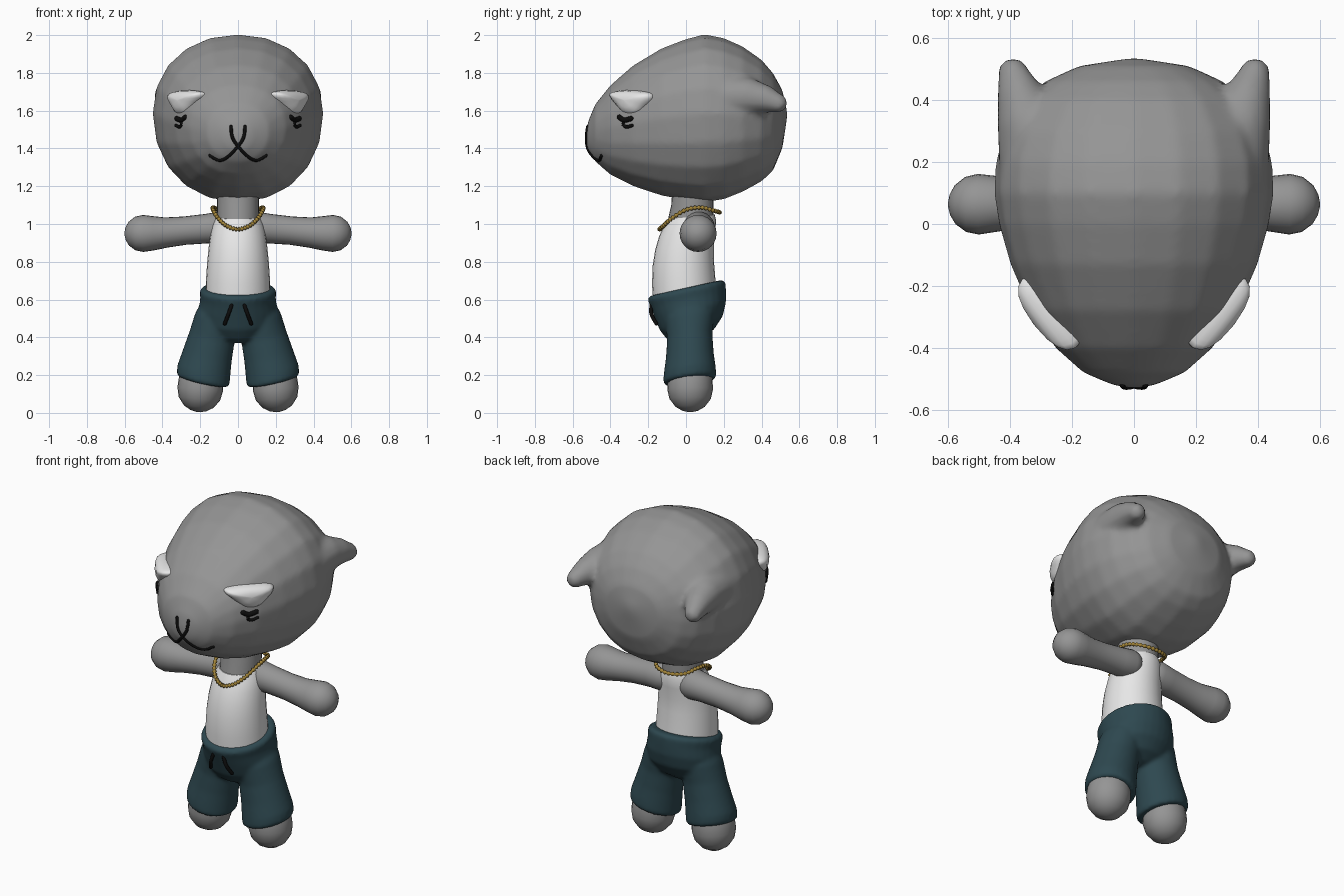
import bpy, bmesh, math
from mathutils import Vector

if "Cube" in bpy.data.objects:
    bpy.data.objects.remove(bpy.data.objects["Cube"], do_unlink=True)


def material(name, r, g, b):
    m = bpy.data.materials.new(name)
    m.use_nodes = True
    m.diffuse_color = (r, g, b, 1)
    node = next(n for n in m.node_tree.nodes if n.type == 'BSDF_PRINCIPLED')
    node.inputs["Base Color"].default_value = (r, g, b, 1)
    node.inputs["Roughness"].default_value = 0.7
    return m


GREY = material("grey_fur", 0.3, 0.3, 0.3)
WHITE = material("white", 0.8, 0.8, 0.8)
TEAL = material("dark_teal", 0.027, 0.065, 0.08)
GOLD = material("gold", 0.36, 0.23, 0.04)
BLACK = material("black", 0.004, 0.004, 0.004)
SIDES = (("left", 1), ("right", -1))


def add_loft(bm, rings, closed=False):
    """Skin a list of point rings; the open ends are capped."""
    loops = [[bm.verts.new(p) for p in ring] for ring in rings]
    n = len(loops[0])
    pairs = list(zip(loops, loops[1:]))
    if closed:
        pairs.append((loops[-1], loops[0]))
    for a, b in pairs:
        for i in range(n):
            j = (i + 1) % n
            bm.faces.new((a[i], a[j], b[j], b[i]))
    if not closed:
        bm.faces.new(loops[0])
        bm.faces.new(loops[-1])


def finish(name, bm, mat, blend=0, angle=50):
    """Turn a bmesh into an object; blend fuses overlapping volumes smoothly."""
    bmesh.ops.recalc_face_normals(bm, faces=bm.faces[:])
    me = bpy.data.meshes.new(name)
    bm.to_mesh(me)
    bm.free()
    ob = bpy.data.objects.new(name, me)
    bpy.context.collection.objects.link(ob)
    bpy.ops.object.select_all(action='DESELECT')
    bpy.context.view_layer.objects.active = ob
    ob.select_set(True)
    if blend:
        rm = ob.modifiers.new("fuse", 'REMESH')
        rm.mode = 'VOXEL'
        rm.voxel_size = blend
        sm = ob.modifiers.new("soften", 'SMOOTH')
        sm.factor, sm.iterations = 0.5, 6
        for m in ("fuse", "soften"):
            bpy.ops.object.modifier_apply(modifier=m)
    ob.data.materials.clear()
    ob.data.materials.append(mat)
    bpy.ops.object.shade_smooth_by_angle(angle=math.radians(angle))
    return ob


def circle(n):
    return [(math.cos(math.tau * i / n), math.sin(math.tau * i / n)) for i in range(n)]


def level_ring(z, cx, rx, front, back, slope_x=0, slope_y=0, n=28):
    """Horizontal oval ring, optionally tilted."""
    cy, ry = (front + back) / 2, (back - front) / 2
    return [(cx + rx * c, cy + ry * s, z + slope_x * rx * c + slope_y * (cy + ry * s))
            for c, s in circle(n)]


def add_tube(bm, path, n=16, closed=False):
    """Tube through (point, radius) pairs, with rounded ends."""
    pts = [(Vector(p), r) for p, r in path]
    last = len(pts) - 1
    rings = []

    def ring(p, r, d):
        q = d.to_track_quat('Z', 'Y')
        return [p + q @ Vector((c * r, s * r, 0)) for c, s in circle(n)]

    for i, (p, r) in enumerate(pts):
        a = pts[i - 1][0] if i or closed else p
        b = pts[(i + 1) % len(pts)][0] if i < last or closed else p
        d = (b - a).normalized()
        caps = [math.radians(k) for k in (25, 50, 70, 85)]
        if i == 0 and not closed:
            rings += [ring(p - d * r * math.sin(k), r * math.cos(k), d) for k in reversed(caps)]
        rings.append(ring(p, r, d))
        if i == last and not closed:
            rings += [ring(p + d * r * math.sin(k), r * math.cos(k), d) for k in caps]
    add_loft(bm, rings, closed)


def spline(points, steps=6, closed=False):
    """Smooth curve through the points."""
    p = [Vector(q) for q in points]
    ext = [p[-1]] + p + p[:2] if closed else [p[0]] + p + [p[-1]]
    out = []
    for a, b, c, d in zip(ext, ext[1:], ext[2:], ext[3:]):
        for k in range(steps):
            t = k / steps
            out.append(0.5 * (2 * b + (c - a) * t + (2 * a - 5 * b + 4 * c - d) * t ** 2
                              + (3 * b - a - 3 * c + d) * t ** 3))
    return out if closed else out + [p[-1]]


# Head: oval sections from muzzle to back (y, half width, top, bottom), plus ears
sections = [(-.53, .015, 1.475, 1.445), (-.52, .07, 1.54, 1.39), (-.48, .165, 1.635, 1.33),
            (-.4, .255, 1.735, 1.26), (-.28, .335, 1.84, 1.2), (-.13, .4, 1.93, 1.15),
            (0, .437, 1.98, 1.125), (.1, .452, 2.005, 1.115), (.2, .447, 1.985, 1.13),
            (.3, .42, 1.94, 1.17), (.4, .36, 1.87, 1.225), (.46, .29, 1.8, 1.28),
            (.51, .18, 1.71, 1.4), (.535, .02, 1.6, 1.56)]


def head_ring(y, w, top, bottom):
    mid = bottom + 0.53 * (top - bottom)
    def bulge(v):
        return math.copysign(abs(v) ** 0.94, v)
    return [(w * bulge(c), y, mid + bulge(s) * ((top - mid) if s > 0 else (mid - bottom)))
            for c, s in circle(20)]


bm = bmesh.new()
add_loft(bm, [head_ring(*s) for s in sections])
for _, s in SIDES:
    add_tube(bm, [((s * .32, .22, 1.67), .12), ((s * .345, .34, 1.675), .1),
                  ((s * .373, .43, 1.66), .072), ((s * .39, .485, 1.64), .052)])
head = finish("head", bm, GREY, blend=0.016)
bpy.context.view_layer.update()


def on_face(x, z):
    """Point on the front of the head."""
    hit, loc, _, _ = head.ray_cast(Vector((x, -2, z)), Vector((0, 1, 0)))
    return loc if hit else Vector((x, -.3, z))


def face_stroke(name, points, radius):
    bm = bmesh.new()
    path = [(on_face(p.x, p.z), radius) for p in spline([(x, 0, z) for x, z in points])]
    add_tube(bm, path, n=8)
    finish(name, bm, BLACK)


# Eyes: puffy rounded triangles set on the sides of the face, with lashes below
outline = [(-.14, 1.665), (-.12, 1.695), (0, 1.708), (.1, 1.703), (.14, 1.685),
           (.09, 1.63), (.04, 1.585), (-.01, 1.572), (-.06, 1.582), (-.1, 1.618)]
for side, s in SIDES:
    edge = spline([(u, 0, z) for u, z in outline], 3, closed=True)
    centre = Vector((0, 0, 1.655))
    rings = []
    for scale, depth in ((.95, -.05), (1, 0), (.92, .025), (.75, .043), (.45, .055), (.05, .06)):
        rings.append([(s * (.275 - .61 * q.x + .79 * depth), -.29 - .79 * q.x - .61 * depth, q.z)
                      for q in (centre.lerp(p, scale) for p in edge)])
    bm = bmesh.new()
    add_loft(bm, rings)
    finish(side + "_eye", bm, WHITE, angle=60)
    face_stroke(side + "_lash", [(s * .28, 1.565), (s * .3, 1.55), (s * .324, 1.558)], .014)
    face_stroke(side + "_lash_curl", [(s * .302, 1.55), (s * .298, 1.526), (s * .31, 1.514),
                                      (s * .328, 1.522)], .009)
    # Mouth: two strokes crossing under the nose
    face_stroke(side + "_mouth_stroke", [(s * .037, 1.515), (s * .03, 1.46), (0, 1.412),
                                         (s * -.055, 1.355), (s * -.1, 1.338), (s * -.148, 1.362)], .009)

# Neck and sleeveless shirt
bm = bmesh.new()
add_loft(bm, [level_ring(z, 0, .11, f, .145) for z, f in ((.96, -.1), (1.04, -.092), (1.1, -.078), (1.22, -.07))])
finish("neck", bm, GREY)
bm = bmesh.new()
add_loft(bm, [level_ring(z, 0, w, f, b, slope_y=.1) for z, w, f, b in (
    (.58, .172, -.172, .16), (.7, .17, -.18, .155), (.8, .163, -.176, .147), (.88, .155, -.163, .147),
    (.95, .145, -.142, .155), (1.0, .134, -.118, .16), (1.035, .116, -.098, .152))])
finish("shirt", bm, WHITE)

# Arms and feet
for side, s in SIDES:
    bm = bmesh.new()
    add_tube(bm, [((s * .1, .068, .98), .085), ((s * .17, .068, .975), .078), ((s * .28, .066, .965), .075),
                  ((s * .38, .065, .955), .08), ((s * .45, .065, .951), .091), ((s * .503, .064, .95), .098)], n=24)
    finish(side + "_arm", bm, GREY)
    bm = bmesh.new()
    add_tube(bm, [((s * .185, .022, .26), .1), ((s * .195, .022, .18), .118), ((s * .2, .022, .125), .121)], n=24)
    finish(side + "_foot", bm, GREY)

# Trousers: hips and two flared legs fused together
bm = bmesh.new()
add_loft(bm, [level_ring(z, 0, w, f, b, slope_y=.22) for z, w, f, b in (
    (.662, .188, -.19, .195), (.645, .203, -.204, .21), (.6, .2, -.187, .212), (.54, .21, -.165, .212),
    (.47, .2, -.14, .195), (.41, .15, -.1, .15), (.38, .08, -.06, .09))])
for _, s in SIDES:
    add_loft(bm, [level_ring(z, s * x, r, .02 - d, .02 + d, s * .22, .12) for z, x, r, d in (
        (.163, .185, .13, .13), (.175, .185, .14, .141), (.22, .181, .14, .138), (.3, .163, .13, .127),
        (.4, .138, .12, .12), (.5, .115, .112, .13), (.57, .1, .09, .12))])
finish("trousers", bm, TEAL, blend=0.011)

# Drawstrings
for side, s in SIDES:
    bm = bmesh.new()
    line = spline([(s * .033, -.183, .572), (s * .05, -.184, .525), (s * .07, -.157, .472)])
    add_tube(bm, [(p, .01) for p in line], n=8)
    finish(side + "_drawstring", bm, BLACK)

# Necklace: a loop swelling into beads
half = [(.06, -.12, .99), (.105, -.075, 1.03), (.132, 0, 1.075), (.128, .08, 1.087), (.09, .15, 1.07)]
loop = [(0, -.14, .972)] + half + [(0, .178, 1.062)] + [(-x, y, z) for x, y, z in reversed(half)]
bm = bmesh.new()
add_tube(bm, [(p, (.007, .012, .012, .007)[i % 4]) for i, p in enumerate(spline(loop, 16, closed=True))],
         n=8, closed=True)
finish("necklace", bm, GOLD)
